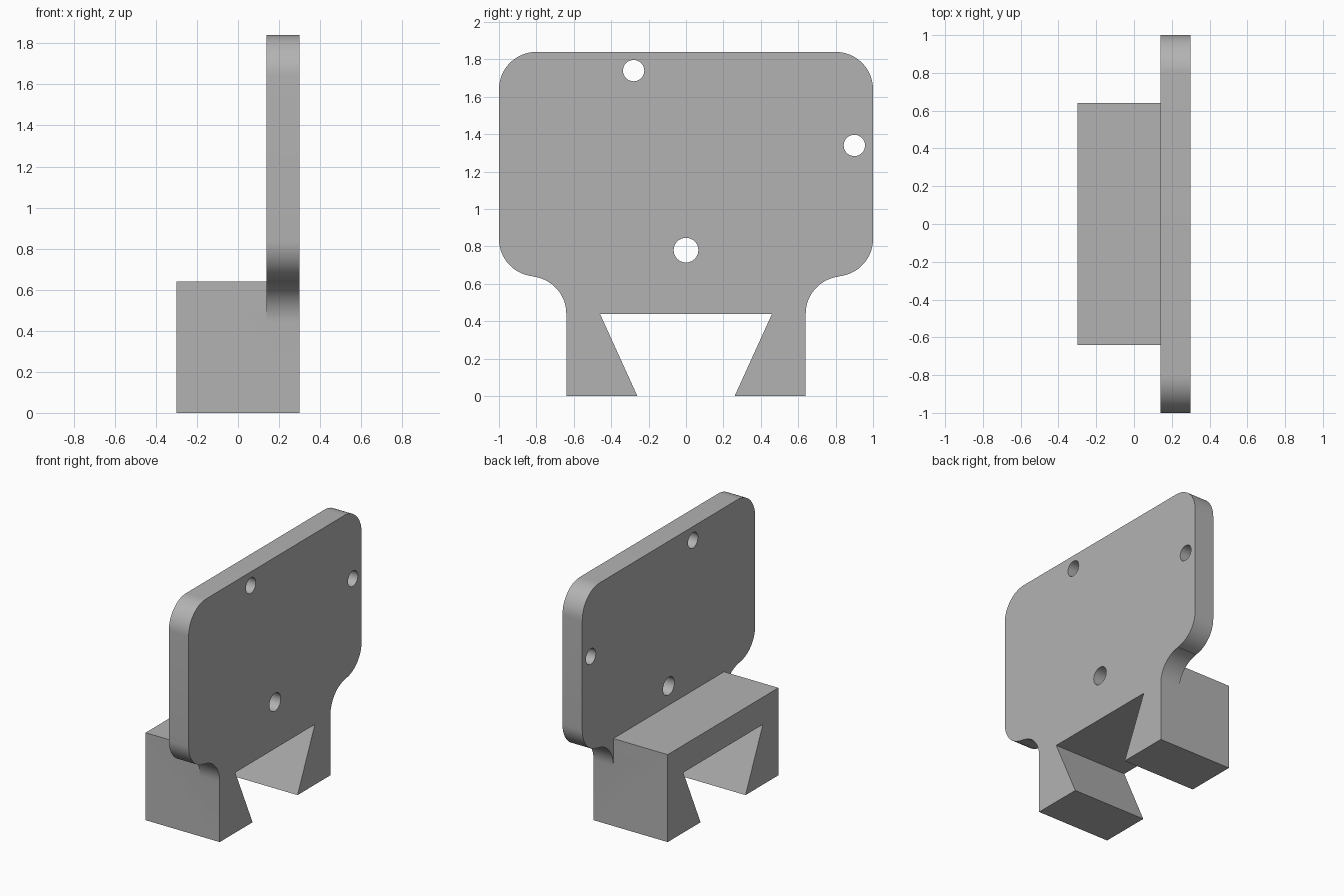
import bpy, bmesh
from math import cos, sin, radians, tau
from mathutils import Matrix

cube = bpy.data.objects.get("Cube")
if cube:
    bpy.data.objects.remove(cube, do_unlink=True)

grey = bpy.data.materials.new("plain grey")
grey.use_nodes = True
grey.diffuse_color = (0.45, 0.45, 0.45, 1)
grey.node_tree.nodes["Principled BSDF"].inputs["Base Color"].default_value = grey.diffuse_color


def arc(cy, cz, r, start, end, steps=16):
    angles = [radians(start + (end - start) * i / steps) for i in range(steps + 1)]
    return [(cy + r * cos(a), cz + r * sin(a)) for a in angles]


def mirrored(half):
    """Close a right-hand half outline with its mirror image."""
    return half + [(-y, z) for y, z in reversed(half)]


def slab(name, x0, x1, loops):
    """Extrude y-z outlines (the first one outer, the rest holes) from x0 to x1."""
    curve = bpy.data.curves.new(name, 'CURVE')
    curve.dimensions = '2D'
    curve.fill_mode = 'BOTH'
    curve.extrude = (x1 - x0) / 2
    for loop in loops:
        spline = curve.splines.new('POLY')
        spline.points.add(len(loop) - 1)
        for point, (y, z) in zip(spline.points, loop):
            point.co = (y, z, 0, 1)
        spline.use_cyclic_u = True
    temp = bpy.data.objects.new(name, curve)
    bpy.context.collection.objects.link(temp)
    mesh = bpy.data.meshes.new_from_object(temp.evaluated_get(bpy.context.evaluated_depsgraph_get()))
    bpy.data.objects.remove(temp)
    # Stand the outline up in the y-z plane
    mesh.transform(Matrix(((0, 0, 1, (x0 + x1) / 2), (1, 0, 0, 0), (0, 1, 0, 0), (0, 0, 0, 1))))
    bm = bmesh.new()
    bm.from_mesh(mesh)
    bmesh.ops.remove_doubles(bm, verts=bm.verts, dist=1e-4)
    bmesh.ops.recalc_face_normals(bm, faces=bm.faces)
    bm.to_mesh(mesh)
    bm.free()
    mesh.materials.clear()
    mesh.materials.append(grey)
    obj = bpy.data.objects.new(name, mesh)
    bpy.context.collection.objects.link(obj)
    return obj


# Dovetail slot and straight leg shared by both parts
leg = [(0.46, 0.44), (0.26, 0), (0.64, 0)]

# Upright plate: flared shoulders, rounded corners, three screw holes
plate_half = (leg + arc(0.84, 0.44, 0.2, 180, 95.7) + arc(0.8, 0.84, 0.2, -84.3, 0)
              + arc(0.8, 1.64, 0.2, 0, 90))
holes = [arc(y, z, r, 0, 348.75, 31)
         for y, z, r in ((-0.28, 1.74, 0.057), (0.9, 1.34, 0.057), (0, 0.78, 0.066))]
plate = slab("plate", 0.14, 0.3, [mirrored(plate_half)] + holes)

# Dovetail clamp block
block = slab("clamp_block", -0.3, 0.14, [mirrored(leg + [(0.64, 0.64)])])

# Fuse the block into the plate as one solid
union = plate.modifiers.new("fuse", 'BOOLEAN')
union.operation = 'UNION'
union.solver = 'EXACT'
union.object = block
bpy.ops.object.select_all(action='DESELECT')
bpy.context.view_layer.objects.active = plate
plate.select_set(True)
bpy.ops.object.modifier_apply(modifier="fuse")
bpy.data.objects.remove(block, do_unlink=True)
plate.name = "plate_with_clamp"

# Merge coplanar faces, then smooth only the rounded edges
bm = bmesh.new()
bm.from_mesh(plate.data)
bmesh.ops.dissolve_limit(bm, angle_limit=radians(0.5), verts=bm.verts, edges=bm.edges)
bm.to_mesh(plate.data)
bm.free()
bpy.ops.object.shade_smooth_by_angle(angle=radians(30))
